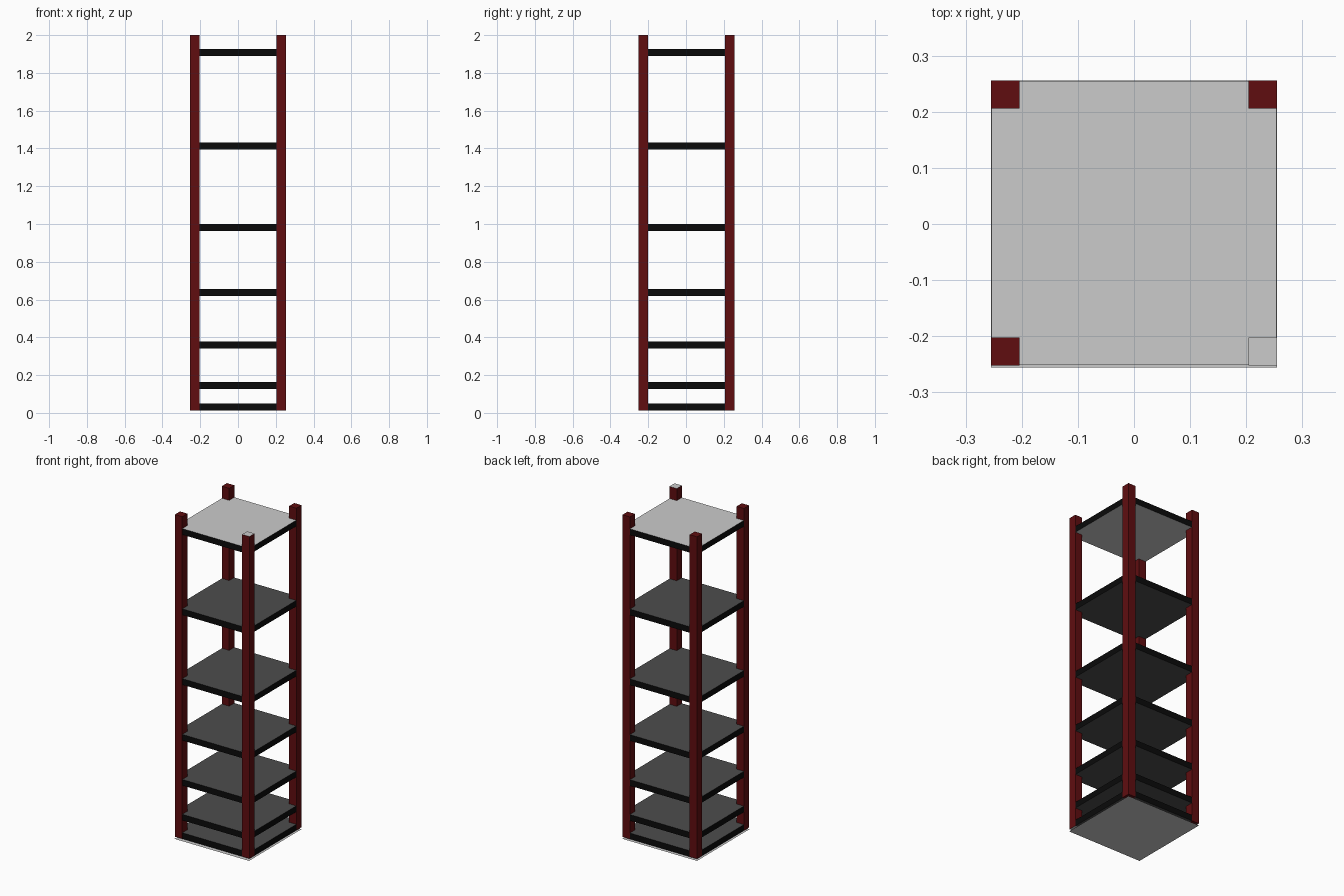
import bpy, bmesh

if "Cube" in bpy.data.objects:
    bpy.data.objects.remove(bpy.data.objects["Cube"])


def material(name, rgb):
    m = bpy.data.materials.new(name)
    m.diffuse_color = (*rgb, 1)
    m.use_nodes = True
    m.node_tree.nodes["Principled BSDF"].inputs["Base Color"].default_value = m.diffuse_color
    return m


RED = material("red_paint", (0.115, 0.004, 0.005))
BLACK = material("black_edge", (0.003, 0.003, 0.003))
DARK = material("dark_panel", (0.075, 0.075, 0.075))
GREY = material("plain_grey", (0.8, 0.8, 0.8))


def box(name, lo, hi, side, ends):
    """Box with one material on its sides and another on top and bottom."""
    bm = bmesh.new()
    bmesh.ops.create_cube(bm, size=1)
    for v in bm.verts:
        v.co = [lo[i] if v.co[i] < 0 else hi[i] for i in range(3)]
    bm.normal_update()
    for f in bm.faces:
        f.material_index = 1 if abs(f.normal.z) > 0.5 else 0
    me = bpy.data.meshes.new(name)
    bm.to_mesh(me)
    bm.free()
    me.materials.append(side)
    me.materials.append(ends)
    ob = bpy.data.objects.new(name, me)
    bpy.context.collection.objects.link(ob)
    return ob


X, Y0, Y1, W = 0.2545, -0.252, 0.256, 0.05   # outer footprint, post width
T, FOOT = 0.037, 0.012                       # shelf thickness, post bottom

# Corner posts; the front right one has a grey cut end
for xn, x in (("left", -X), ("right", X - W)):
    for yn, y in (("front", Y0), ("back", Y1 - W)):
        ends = GREY if (xn, yn) == ("right", "front") else RED
        box(f"post_{yn}_{xn}", (x, y, FOOT), (x + W, y + W, 2), RED, ends)

# Shelves, spacing grows with height; the top one is lighter
tops = [0.049, 0.163, 0.378, 0.656, 1.0, 1.431, 1.926]
e = 0.0008
for i, z in enumerate(tops):
    panel = GREY if z == tops[-1] else DARK
    box(f"shelf_{i + 1}", (-X + e, Y0 + e, z - T), (X - e, Y1 - e, z), BLACK, panel)

# Thin base sheet on the floor
bpy.ops.mesh.primitive_plane_add(size=1, location=(0, 0, 0))
base = bpy.context.object
base.name = "base_sheet"
base.scale = (2 * X, 0.512, 1)
